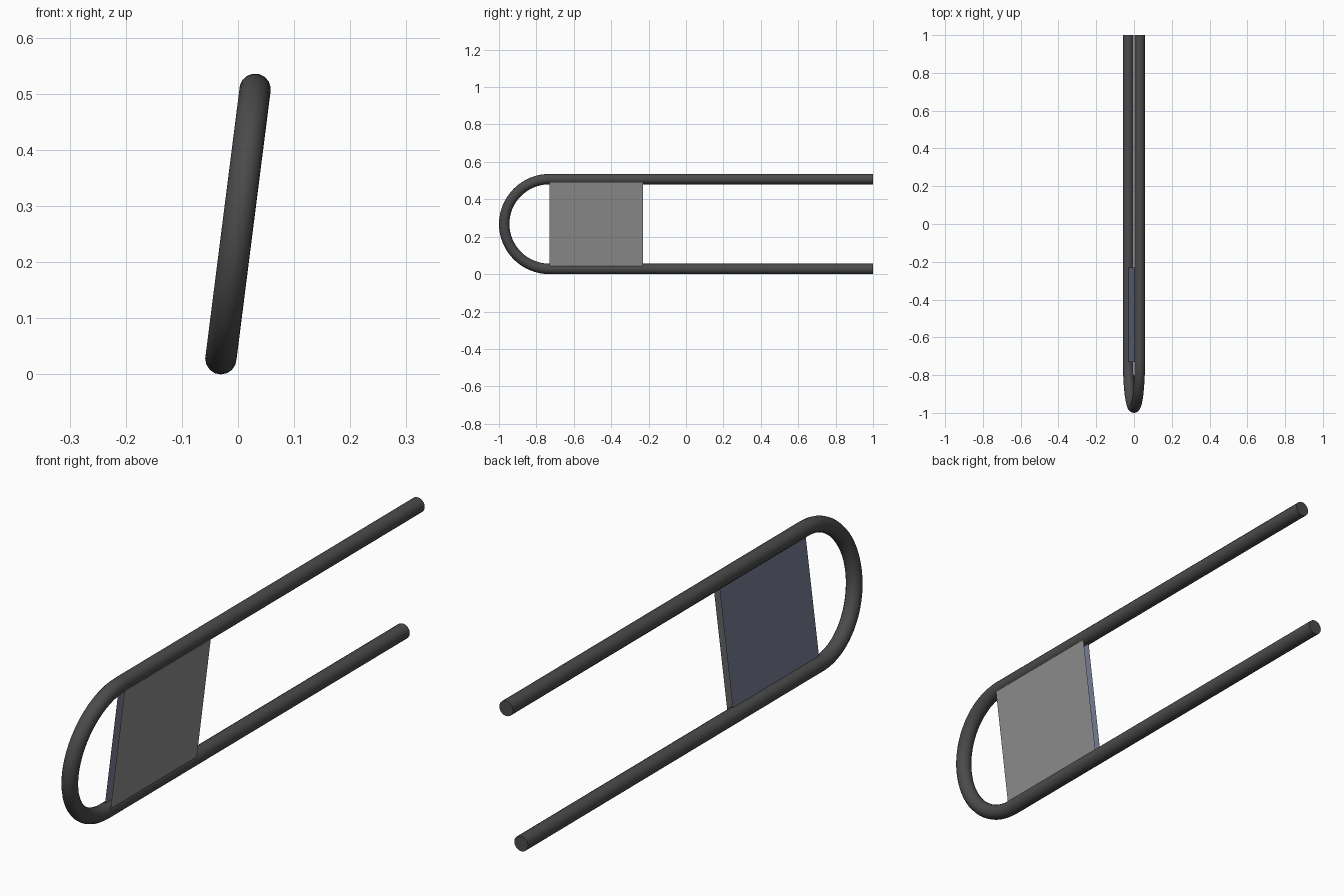
import bpy, math
from mathutils import Vector

if "Cube" in bpy.data.objects:
    bpy.data.objects.remove(bpy.data.objects["Cube"])

TUBE_R = 0.028                      # tube thickness (radius)
LOW = Vector((-0.0305, 0, 0.028))   # axis of lower rail
HIGH = Vector((0.0305, 0, 0.508))   # axis of upper rail
SPAN = (HIGH - LOW).length
UP = (HIGH - LOW).normalized()      # direction across the tilted frame
OUT = Vector((UP.z, 0, -UP.x))      # normal of the tilted frame
BEND = SPAN / 2
Y_BEND = -1 + TUBE_R + BEND         # where the bend starts


def material(name, rgb):
    m = bpy.data.materials.new(name)
    m.diffuse_color = (*rgb, 1)
    m.use_nodes = True
    m.node_tree.nodes["Principled BSDF"].inputs["Base Color"].default_value = m.diffuse_color
    return m


def place(u, y, off=0):
    """Point in the tilted frame: u across, y along, off along its normal."""
    return LOW + UP * u + OUT * off + Vector((0, y, 0))


charcoal = material("charcoal", (0.07, 0.07, 0.07))
grey = material("mid_grey", (0.27, 0.27, 0.27))
slate = material("slate_blue", (0.195, 0.212, 0.31))

# Bent tube: two rails joined by a half circle
points = [place(0, 1)]
for i in range(33):
    a = math.pi * i / 32
    points.append(place(BEND - BEND * math.cos(a), Y_BEND - BEND * math.sin(a)))
points.append(place(SPAN, 1))

curve = bpy.data.curves.new("bent_tube", 'CURVE')
curve.dimensions = '3D'
curve.bevel_depth = TUBE_R
curve.bevel_resolution = 6
curve.use_fill_caps = True
spline = curve.splines.new('POLY')
spline.points.add(len(points) - 1)
for p, co in zip(spline.points, points):
    p.co = (*co, 1)
tube = bpy.data.objects.new("bent_tube", curve)
bpy.context.collection.objects.link(tube)
curve.materials.append(charcoal)
bpy.context.view_layer.objects.active = tube
tube.select_set(True)
bpy.ops.object.convert(target='MESH')
bpy.ops.object.shade_smooth_by_angle(angle=math.radians(40))


# Two open sheets held between the rails
def sheet(name, off, mat, flip):
    y0, y1, u0, u1 = Y_BEND, Y_BEND + 0.5, 0.018, SPAN - 0.014
    co = [place(u0, y0, off), place(u0, y1, off), place(u1, y1, off), place(u1, y0, off)]
    me = bpy.data.meshes.new(name)
    me.from_pydata(co, [], [(3, 2, 1, 0) if flip else (0, 1, 2, 3)])
    me.materials.append(mat)
    bpy.context.collection.objects.link(bpy.data.objects.new(name, me))


sheet("outer_sheet", 0.022, grey, False)
sheet("inner_sheet", -0.002, slate, True)
